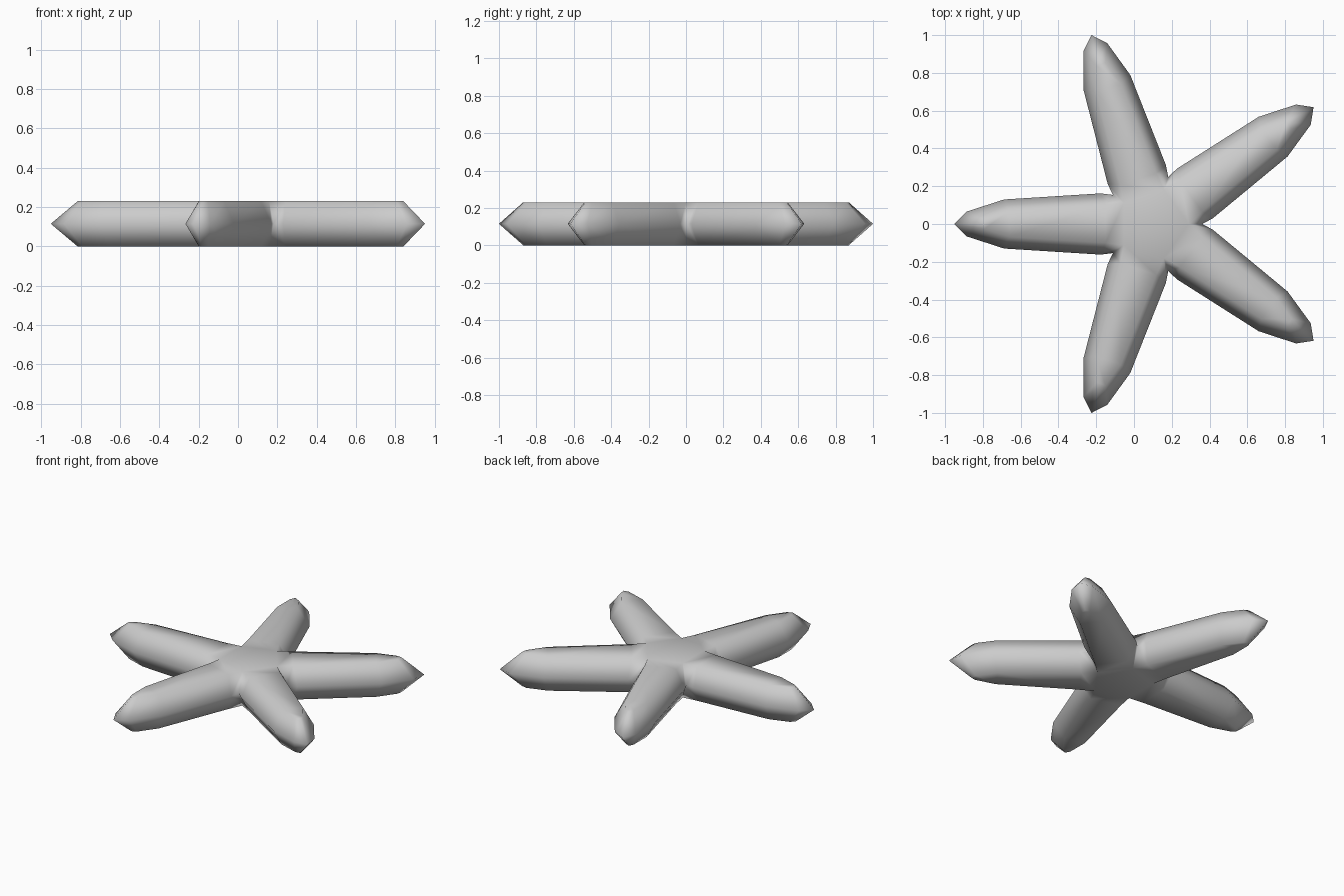
import bpy, bmesh
from math import cos, sin, radians

if "Cube" in bpy.data.objects:
    bpy.data.objects.remove(bpy.data.objects["Cube"])

HEIGHT = 0.23
CENTRE_X = 0.10
# Half of one arm, tip to valley, as (distance along arm, half width)
RIM = [(1.0515, 0), (0.985, 0.066), (0.787, 0.130), (0.276, 0.162), (0.212, 0.154)]
FACE = [(0.915, 0), (0.89, 0.025), (0.76, 0.068), (0.25, 0.10), (0.154, 0.112)]


def outline(bm, half, z):
    """Closed loop round all five arms."""
    # valley points are shared, so each arm starts at one and stops before the next
    arm = [(x, -y) for x, y in reversed(half)] + half[1:-1]
    loop = []
    for k in range(5):
        a = radians(36 + 72 * k)
        for x, y in arm:
            loop.append(bm.verts.new((CENTRE_X + x * cos(a) - y * sin(a),
                                      x * sin(a) + y * cos(a), z)))
    return loop


bm = bmesh.new()
rim = outline(bm, RIM, HEIGHT / 2)
n, per = len(rim), len(rim) // 5

for z in (0, HEIGHT):
    face = outline(bm, FACE, z)
    hub = bm.verts.new((CENTRE_X, 0, z))
    # Sloping sides from the rim to the flat face
    for i in range(n):
        j = (i + 1) % n
        bm.faces.new((rim[i], rim[j], face[j], face[i]))
    # Flat face: strips along each arm, fanned into the hub
    for k in range(5):
        p = [face[(k * per + i) % n] for i in range(per + 1)]
        bm.faces.new((hub, p[0], p[8]))
        bm.faces.new((p[0], p[1], p[7], p[8]))
        bm.faces.new((p[1], p[2], p[6], p[7]))
        bm.faces.new((p[2], p[3], p[5], p[6]))
        bm.faces.new((p[3], p[4], p[5]))

bmesh.ops.recalc_face_normals(bm, faces=bm.faces)
for f in bm.faces:
    f.smooth = True
mesh = bpy.data.meshes.new("starfish")
bm.to_mesh(mesh)
bm.free()
bpy.context.collection.objects.link(bpy.data.objects.new("starfish", mesh))
